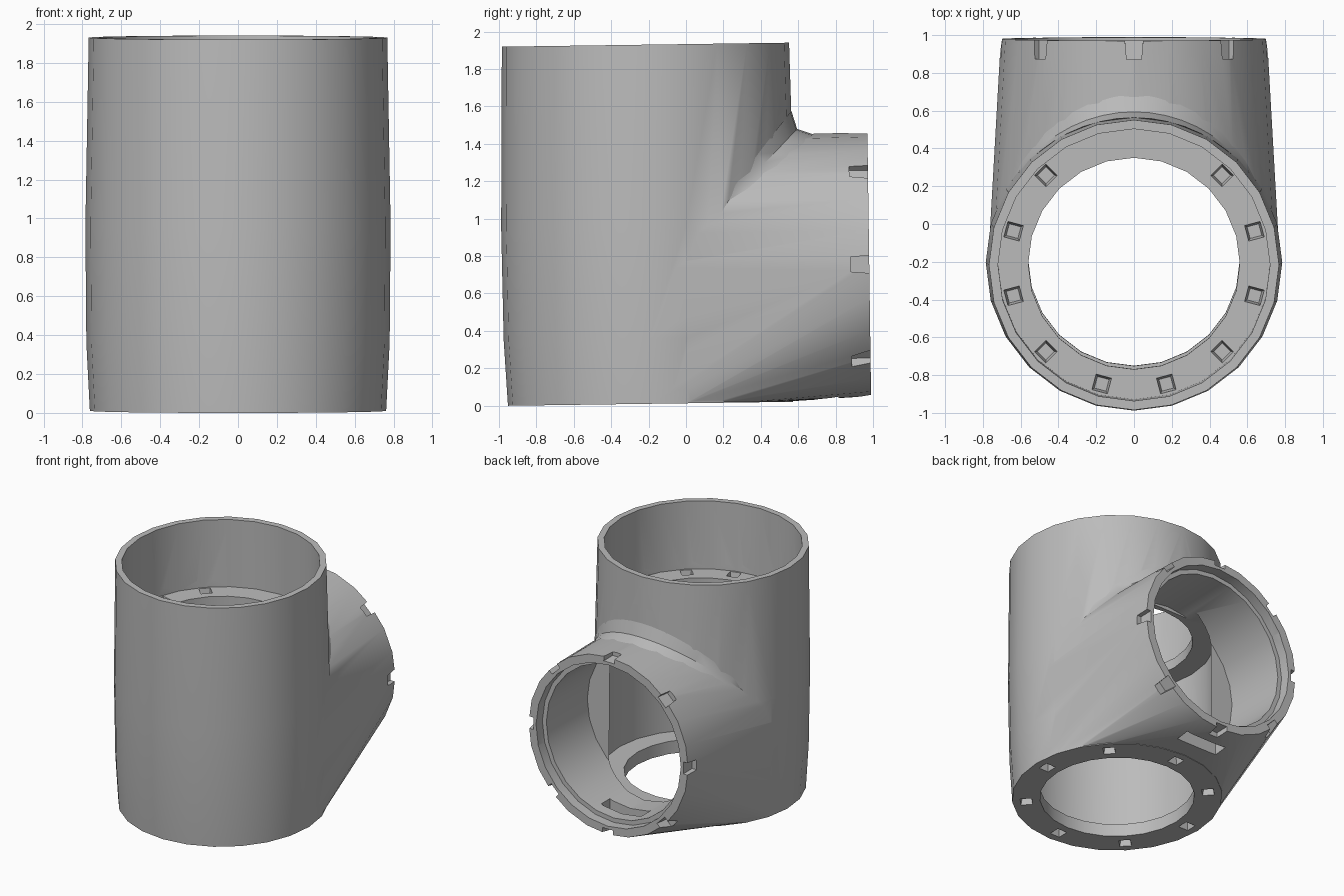
import bpy, bmesh
from math import sin, cos, pi, radians, sqrt
from mathutils import Matrix, Vector

cube = bpy.data.objects.get("Cube")
if cube:
    bpy.data.objects.remove(cube, do_unlink=True)

AXIS_Y, TUBE_R, HEIGHT = -0.19, 0.785, 1.92
PORT_Y, PORT_Z, PORT_R = 0.99, 0.73, 0.705
SIDES = 24

grey = bpy.data.materials.new("plain_grey")
grey.use_nodes = True
GREY = (0.5, 0.5, 0.5, 1)
grey.diffuse_color = GREY
grey.node_tree.nodes["Principled BSDF"].inputs["Base Color"].default_value = GREY


def finish(name, bm):
    bmesh.ops.recalc_face_normals(bm, faces=bm.faces[:])
    mesh = bpy.data.meshes.new(name)
    bm.to_mesh(mesh)
    bm.free()
    mesh.materials.append(grey)
    ob = bpy.data.objects.new(name, mesh)
    bpy.context.collection.objects.link(ob)
    return ob


def loft(name, rings):
    """Closed solid through equal-length rings of points."""
    bm = bmesh.new()
    rows = [[bm.verts.new(p) for p in ring] for ring in rings]
    n = len(rows[0])
    for a, b in zip(rows, rows[1:]):
        for i in range(n):
            j = (i + 1) % n
            bm.faces.new((a[i], a[j], b[j], b[i]))
    bm.faces.new(rows[0])
    bm.faces.new(rows[-1])
    return finish(name, bm)


def upright_ring(r, z):
    return [(r * cos(2 * pi * i / SIDES), AXIS_Y + r * sin(2 * pi * i / SIDES), z)
            for i in range(SIDES)]


def port_ring(rx, rz, y):
    return [(rx * cos(2 * pi * i / SIDES), y, PORT_Z + rz * sin(2 * pi * i / SIDES))
            for i in range(SIDES)]


def boolean(target, tool, operation):
    mod = target.modifiers.new(operation, 'BOOLEAN')
    mod.operation, mod.solver, mod.object = operation, 'EXACT', tool
    bpy.context.view_layer.objects.active = target
    bpy.ops.object.modifier_apply(modifier=mod.name)
    bpy.data.objects.remove(tool, do_unlink=True)


# Upright tube with a slight barrel shape
body = loft("tee_body", [upright_ring(r, z) for r, z in
                         ((0.762, 0), (0.78, 0.35), (TUBE_R, 0.95), (0.768, HEIGHT))])

# Side port, stretched down to the foot of the tube
bm = bmesh.new()
for p in (port_ring(PORT_R, PORT_R, PORT_Y) + port_ring(0.772, 0.69, AXIS_Y)
          + upright_ring(0.755, 0.003)):
    bm.verts.new(p)
hull = bmesh.ops.convex_hull(bm, input=bm.verts[:])
loose = [v for v in bm.verts if not v.link_faces]
bmesh.ops.delete(bm, geom=loose, context='VERTS')
boolean(body, finish("side_port", bm), 'UNION')

# Bore with a shelf ring and a floor ring left standing
boolean(body, loft("bore", [upright_ring(r, z) for r, z in
        ((0.56, -0.1), (0.56, 0.1), (0.72, 0.1), (0.72, 1.3),
         (0.56, 1.3), (0.56, 1.38), (0.72, 1.38), (0.72, 2.1))]), 'DIFFERENCE')

# Stepped port bore
boolean(body, loft("port_bore", [port_ring(r, r, y) for r, y in
        ((0.6, 0.4), (0.605, 0.91), (0.64, 0.91), (0.64, 1.2))]), 'DIFFERENCE')

# Tapered bolt pits in both rings, notches round the port rim, drain slot
pits = bmesh.new()


def pit(place, mouth, foot, depth):
    bmesh.ops.create_cone(pits, cap_ends=True, segments=4, radius1=foot, radius2=mouth,
                          depth=depth, matrix=place @ Matrix.Rotation(pi / 4, 4, 'Z'))


def around(count, start, skip=()):
    return [radians(start) + 2 * pi * k / count for k in range(count) if k not in skip]


for a in around(12, 15, (2, 3)):
    pit(Matrix.Translation((0.66 * cos(a), AXIS_Y + 0.66 * sin(a), 1.38))
        @ Matrix.Rotation(a, 4, 'Z'), 0.075, 0.045, 0.12)
for a in around(8, 0):
    pit(Matrix.Translation((0.66 * cos(a), AXIS_Y + 0.66 * sin(a), 0))
        @ Matrix.Rotation(a, 4, 'Z') @ Matrix.Rotation(pi, 4, 'X'), 0.075, 0.045, 0.12)
    pit(Matrix.Translation((0.71 * cos(a), PORT_Y, PORT_Z + 0.71 * sin(a)))
        @ Matrix.Rotation(-a, 4, 'Y') @ Matrix.Rotation(-pi / 2, 4, 'X'), 0.08, 0.055, 0.2)
bmesh.ops.create_cube(pits, size=1, matrix=Matrix.Translation((0, 0.76, 0.08))
                      @ Matrix.Diagonal((0.36, 0.11, 0.3, 1)))
boolean(body, finish("pits", pits), 'DIFFERENCE')


# Concave fillet where the port roof meets the tube
def on_tube(x, z):
    return Vector((x, AXIS_Y + sqrt(0.775 ** 2 - x * x), z))


def on_port(phi, y):
    t = (y - AXIS_Y) / (PORT_Y - AXIS_Y)
    return Vector(((0.768 - 0.067 * t) * cos(phi), y, PORT_Z + (0.686 + 0.015 * t) * sin(phi)))


sections = []
for k in range(19):
    phi = radians(30 + 120 * k / 18)
    y = 0.3
    for _ in range(8):
        y = on_tube(on_port(phi, y).x, 0).y
    corner = on_port(phi, y)
    size = 0.13 * max(0.05, sin((phi - radians(30)) * 1.5)) ** 0.6
    up = on_tube(corner.x + size * 0.5 * cos(phi), corner.z + size * sin(phi))
    out = on_port(phi, y + 0.9 * size)
    mid = corner + 0.25 * (up - corner) + 0.25 * (out - corner)
    sections.append([up, mid, out, corner + Vector((0, -0.02, -0.02))])
fillet = loft("shoulder_fillet", sections)

# Slight lean of the whole part, then shading
lean = Matrix.Translation((0, 0, 0.013)) @ Matrix.Rotation(radians(0.8), 4, 'X')
for ob in (body, fillet):
    ob.data.transform(lean)
    bpy.ops.object.select_all(action='DESELECT')
    ob.select_set(True)
    bpy.context.view_layer.objects.active = ob
    bpy.ops.object.shade_smooth_by_angle(angle=radians(35))
